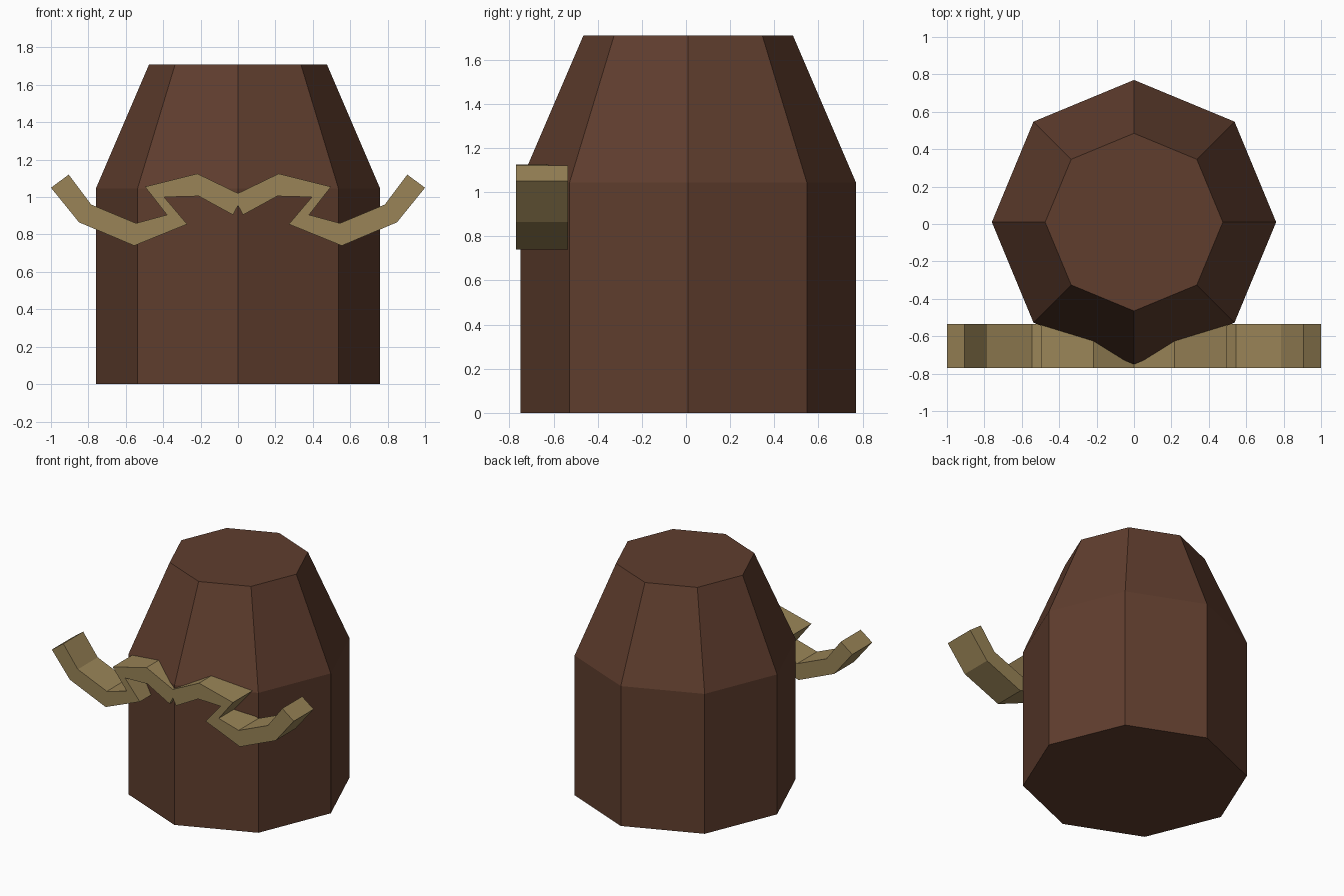
import bpy
import bmesh
from math import cos, sin, pi

if "Cube" in bpy.data.objects:
    bpy.data.objects.remove(bpy.data.objects["Cube"])


def make_object(name, bm, color):
    bmesh.ops.recalc_face_normals(bm, faces=bm.faces)
    mesh = bpy.data.meshes.new(name)
    bm.to_mesh(mesh)
    bm.free()
    mat = bpy.data.materials.new(name + "_color")
    mat.diffuse_color = color
    mat.use_nodes = True
    mat.node_tree.nodes["Principled BSDF"].inputs["Base Color"].default_value = mat.diffuse_color
    mesh.materials.append(mat)
    obj = bpy.data.objects.new(name, mesh)
    bpy.context.collection.objects.link(obj)
    return obj


# Body: eight-sided column with a tapered top, corner facing the front
SIDES = 8
CENTER_Y = 0.01
bm = bmesh.new()
rings = []
for radius, z in [(0.76, 0.0), (0.76, 1.045), (0.475, 1.71)]:
    rings.append([bm.verts.new((radius * cos(2 * pi * i / SIDES),
                                CENTER_Y + radius * sin(2 * pi * i / SIDES), z))
                  for i in range(SIDES)])
for low, high in zip(rings, rings[1:]):
    for i in range(SIDES):
        j = (i + 1) % SIDES
        bm.faces.new((low[i], low[j], high[j], high[i]))
bm.faces.new(rings[0])
bm.faces.new(rings[-1])
make_object("body", bm, (0.115, 0.047, 0.027, 1))

# Moustache: right half outline in x, z, mirrored and extruded backwards
half = [(0, 1.02), (0.217, 1.125), (0.497, 1.055), (0.38, 0.905),
        (0.545, 0.86), (0.785, 0.96), (0.905, 1.12), (1.0, 1.05),
        (0.85, 0.865), (0.555, 0.74), (0.272, 0.855), (0.395, 1.0),
        (0.21, 1.005), (0.027, 0.905), (0, 0.955)]
outline = half + [(-x, z) for x, z in reversed(half[1:-1])]
bm = bmesh.new()
front = bm.faces.new([bm.verts.new((x, -0.77, z)) for x, z in outline])
ext = bmesh.ops.extrude_face_region(bm, geom=[front], use_keep_orig=True)
moved = [g for g in ext["geom"] if isinstance(g, bmesh.types.BMVert)]
bmesh.ops.translate(bm, verts=moved, vec=(0, 0.235, 0))
make_object("moustache", bm, (0.32, 0.23, 0.095, 1))
